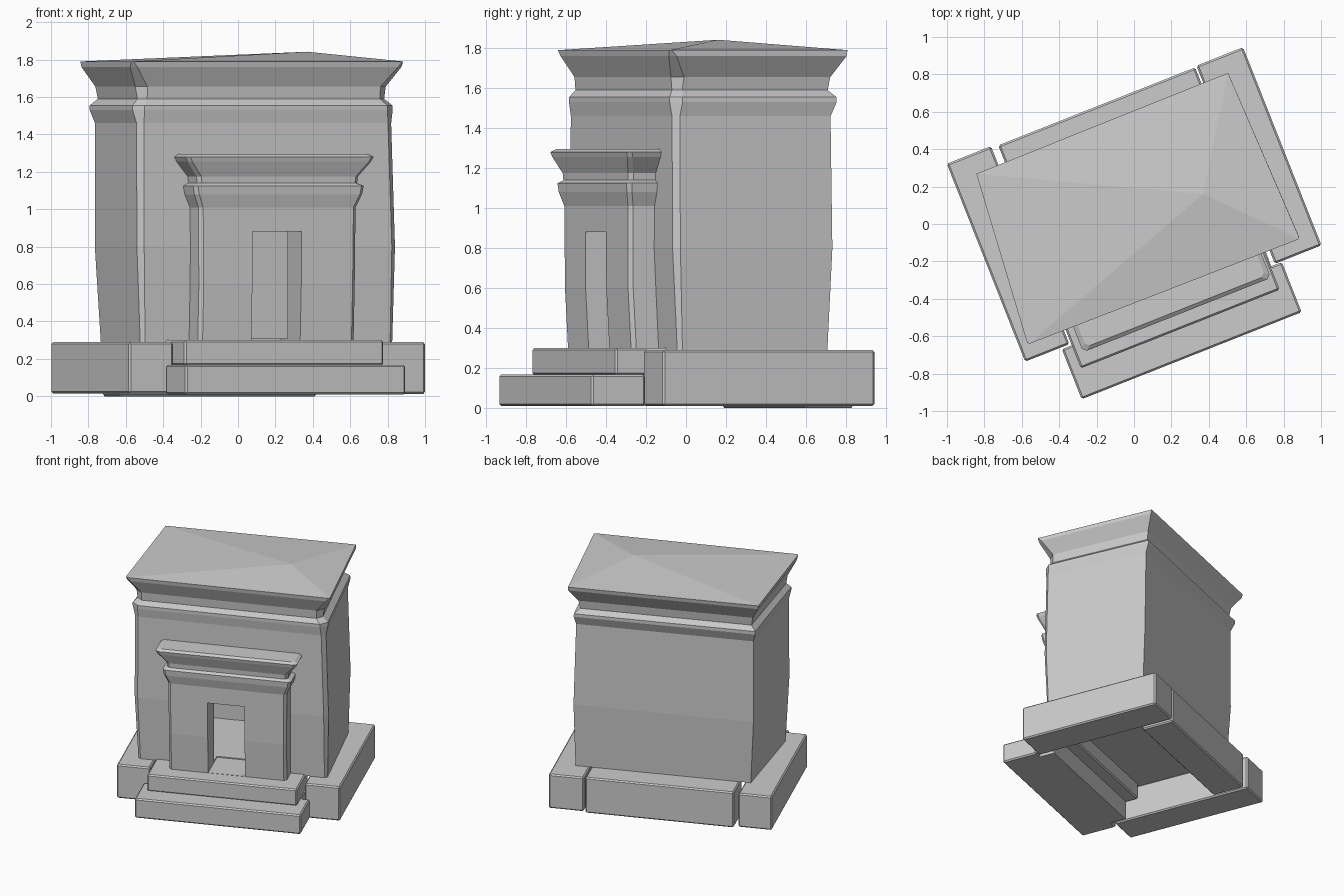
import bpy, bmesh, math

if "Cube" in bpy.data.objects:
    bpy.data.objects.remove(bpy.data.objects["Cube"])

ANGLE = math.radians(21.6)   # the whole building is turned on the ground


def make(name, bm):
    bmesh.ops.recalc_face_normals(bm, faces=bm.faces)
    me = bpy.data.meshes.new(name)
    bm.to_mesh(me)
    bm.free()
    ob = bpy.data.objects.new(name, me)
    bpy.context.collection.objects.link(ob)
    ob.rotation_euler.z = ANGLE
    return ob


def loft(name, rings, peak=None):
    """Skin closed rings of points; the top closes flat or to a peak."""
    bm = bmesh.new()
    vs = [[bm.verts.new(p) for p in r] for r in rings]
    n = len(vs[0])
    for a, b in zip(vs, vs[1:]):
        for i in range(n):
            j = (i + 1) % n
            bm.faces.new((a[i], a[j], b[j], b[i]))
    bm.faces.new(vs[0][::-1])
    if peak:
        p = bm.verts.new(peak)
        for i in range(n):
            bm.faces.new((vs[-1][i], vs[-1][(i + 1) % n], p))
    else:
        bm.faces.new(vs[-1])
    return make(name, bm)


def box(name, x0, x1, y0, y1, z0, z1, bevel=0.010):
    q = [(x0, y0), (x1, y0), (x1, y1), (x0, y1)]
    ob = loft(name, [[(x, y, z) for x, y in q] for z in (z0, z1)])
    if bevel:
        m = ob.modifiers.new("soft_edges", 'BEVEL')
        m.width = bevel
        m.segments = 1
    return ob


def cut(ob, cutter):
    m = ob.modifiers.new("cut", 'BOOLEAN')
    m.operation = 'DIFFERENCE'
    m.solver = 'EXACT'
    m.object = cutter
    bpy.context.view_layer.objects.active = ob
    bpy.ops.object.modifier_apply(modifier=m.name)


# Main chamber: slightly skewed plan, wall, band, cavetto cornice, low roof.
# Each ring is inset by left, front, right, back amounts; c chamfers the front corners.
def hall_ring(z, l, f, r, b, c):
    fl, fr = (-.765 + l, -.385 + f), (.795 - r, -.395 + f)
    br, bl = (.765 - r, .566 - b), (-.685 + l, .56 - b)
    pts = [(fl[0], fl[1] + c), (fl[0] + c, fl[1]), (fr[0] - c, fr[1]),
           (fr[0], fr[1] + c), br, bl]
    return [(x, y, z) for x, y in pts]


hall_profile = [(.29, .080, .055, .035, .095, .02), (.80, .055, .03, .025, .072, .03),
                (1.46, .055, .035, .045, .074, .03), (1.53, .036, .025, .032, .046, .05),
                (1.555, .036, .025, .034, .046, .05), (1.59, .070, .050, .075, .077, .04),
                (1.655, .060, .045, .065, .068, .05), (1.76, .004, 0, 0, .006, .03),
                (1.79, 0, -.005, 0, 0, .01)]
hall = loft("main_chamber", [hall_ring(*p) for p in hall_profile],
            peak=(.403, .013, 1.842))

# Closed room inside, with the doorway reaching it
inside = loft("inside_cutter", [hall_ring(z, .11, .10, .10, .11, .02) for z in (.31, 1.42)])
door = box("door_cutter", -.113, .168, -.7, -.2, .302, .88, bevel=0)
cut(hall, inside)
cut(hall, door)


# Entrance portal with its own small cornice
def portal_ring(z, d, f, c=.02):
    x0, x1, y = -.505 + d, .575 - d, -.537 + f
    pts = [(x0, -.32), (x0, y + c), (x0 + c, y), (x1 - c, y), (x1, y + c), (x1, -.32)]
    return [(a, b, z) for a, b in pts]


portal_profile = [(.27, .092, .06), (.60, .092, .042), (1.01, .088, .040),
                  (1.08, .058, .022), (1.125, .050, .018), (1.14, .080, .038),
                  (1.175, .076, .036), (1.255, .012, .006), (1.28, 0, 0),
                  (1.295, .025, .02)]
portal = loft("entrance_portal", [portal_ring(*p) for p in portal_profile])
cut(portal, door)

for helper in (inside, door):
    bpy.data.objects.remove(helper)

# Base blocks around the chamber
box("base_left", -.812, -.558, -.47, .668, .015, .29)
box("base_right", .622, .89, -.475, .664, .012, .29)
box("base_back", -.52, .612, .40, .658, 0, .29)

# Two entrance steps
box("lower_step", -.605, .66, -.768, -.48, .01, .168)
box("lower_step_core", -.53, .60, -.50, -.36, .01, .168, bevel=0)
box("upper_step", -.548, .595, -.613, -.26, .165, .30)
